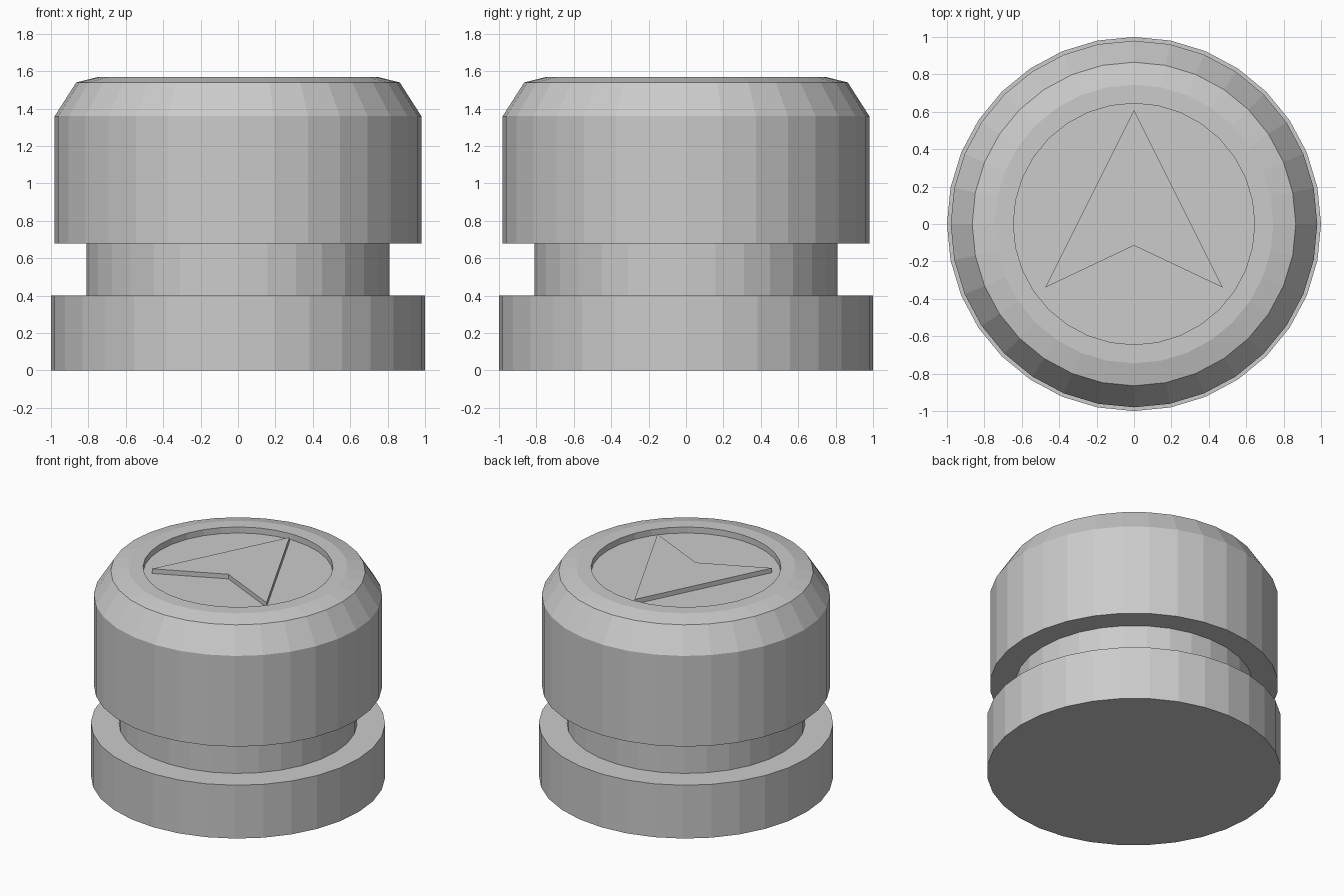
import bpy, bmesh
from math import sin, cos, pi

if "Cube" in bpy.data.objects:
    bpy.data.objects.remove(bpy.data.objects["Cube"])

SIDES = 32


def finish(bm, name):
    bmesh.ops.recalc_face_normals(bm, faces=bm.faces)
    mesh = bpy.data.meshes.new(name)
    bm.to_mesh(mesh)
    bm.free()
    obj = bpy.data.objects.new(name, mesh)
    bpy.context.collection.objects.link(obj)
    return obj


def lathe(name, profile):
    """Revolve (radius, z) points into a closed, flat-shaded solid."""
    bm = bmesh.new()
    rings = [[bm.verts.new((r * cos(2 * pi * i / SIDES), r * sin(2 * pi * i / SIDES), z))
              for i in range(SIDES)] for r, z in profile]
    for low, high in zip(rings, rings[1:]):
        for i in range(SIDES):
            j = (i + 1) % SIDES
            bm.faces.new((low[i], low[j], high[j], high[i]))
    bm.faces.new(rings[0][::-1])
    bm.faces.new(rings[-1])
    return finish(bm, name)


def prism(name, outline, z0, z1):
    """Extrude an (x, y) outline from z0 to z1."""
    bm = bmesh.new()
    face = bm.faces.new([bm.verts.new((x, y, z0)) for x, y in outline])
    new = bmesh.ops.extrude_face_region(bm, geom=[face], use_keep_orig=True)["geom"]
    top = [v for v in new if isinstance(v, bmesh.types.BMVert)]
    bmesh.ops.translate(bm, verts=top, vec=(0, 0, z1 - z0))
    return finish(bm, name)


# Knob body: base disc, narrow neck, bevelled cap and recessed dial
lathe("knob_body", [
    (1.0, 0), (1.0, 0.40), (0.81, 0.40), (0.81, 0.68), (0.98, 0.68),
    (0.98, 1.36), (0.865, 1.54), (0.745, 1.57), (0.645, 1.57), (0.645, 1.525),
])

# Raised direction arrow inside the recess
prism("arrow_pointer", [(0, 0.61), (-0.475, -0.34), (0, -0.115), (0.475, -0.34)], 1.525, 1.56)
